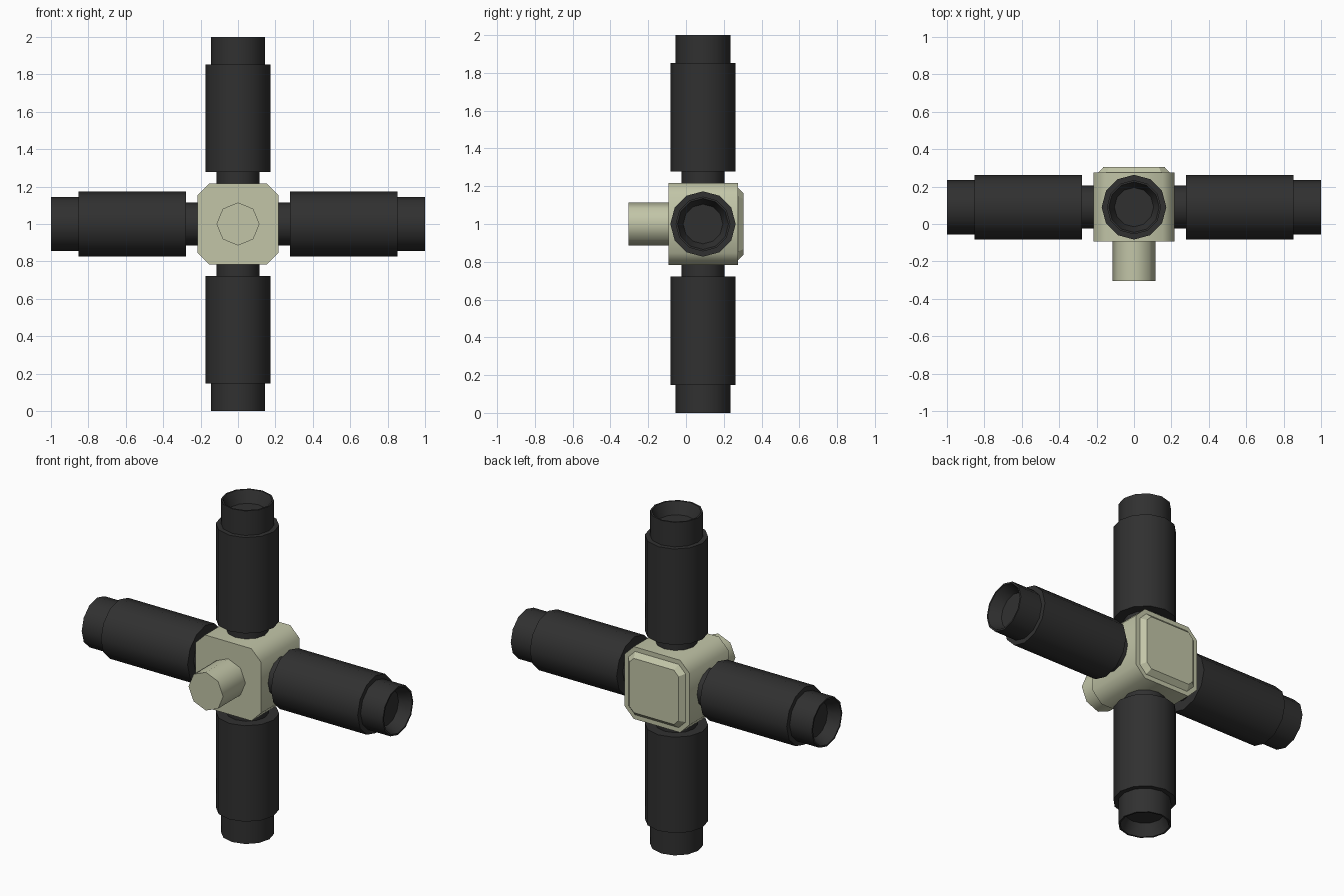
import bpy, bmesh, math
from mathutils import Matrix, Vector

if "Cube" in bpy.data.objects:
    bpy.data.objects.remove(bpy.data.objects["Cube"])


def material(name, rgb):
    m = bpy.data.materials.new(name)
    m.diffuse_color = (*rgb, 1)
    m.use_nodes = True
    m.node_tree.nodes["Principled BSDF"].inputs["Base Color"].default_value = m.diffuse_color
    return m


dark = material("dark rubber", (0.03, 0.03, 0.03))
sage = material("sage beige", (0.54, 0.56, 0.39))


def loft(name, rings, mat, matrix, angle):
    """Bridge equal-sized rings, cap both ends, shade by angle."""
    bm = bmesh.new()
    loops = [[bm.verts.new(matrix @ Vector(p)) for p in ring] for ring in rings]
    n = len(loops[0])
    for a, b in zip(loops, loops[1:]):
        for i in range(n):
            j = (i + 1) % n
            bm.faces.new((a[i], a[j], b[j], b[i]))
    bm.faces.new(loops[0])
    bm.faces.new(loops[-1])
    bmesh.ops.recalc_face_normals(bm, faces=bm.faces)
    mesh = bpy.data.meshes.new(name)
    bm.to_mesh(mesh)
    bm.free()
    mesh.materials.append(mat)
    ob = bpy.data.objects.new(name, mesh)
    bpy.context.collection.objects.link(ob)
    bpy.ops.object.select_all(action='DESELECT')
    bpy.context.view_layer.objects.active = ob
    ob.select_set(True)
    bpy.ops.object.shade_smooth_by_angle(angle=math.radians(angle))
    return ob


def circle(r, t, n):
    return [(r * math.cos(2 * math.pi * i / n), r * math.sin(2 * math.pi * i / n), t)
            for i in range(n)]


def cut_square(h, c, t):
    """Square of half size h with corners cut by c, at height t."""
    k = h - c
    return [(h, -k, t), (h, k, t), (k, h, t), (-k, h, t),
            (-h, k, t), (-h, -k, t), (-k, -h, t), (k, -h, t)]


# Four arms: neck, sleeve, narrower end with a hollow mouth
profile = [(0.115, 0.2), (0.115, 0.277), (0.173, 0.277), (0.173, 0.853),
           (0.145, 0.853), (0.145, 1.0), (0.135, 1.0), (0.105, 0.93)]
rings = [circle(r, t, 12) for r, t in profile]
for k, side in enumerate(("top", "right", "bottom", "left")):
    place = Matrix.Translation((0, 0.09, 1)) @ Matrix.Rotation(k * math.pi / 2, 4, 'Y')
    loft(side + "_arm", rings, dark, place, 40)

# Hub, back panel and front stub are built along y (local z points to the back)
along_y = Matrix.Translation((0, 0, 1)) @ Matrix.Rotation(-math.pi / 2, 4, 'X')
loft("hub", [cut_square(0.217, 0.063, -0.093), cut_square(0.217, 0.063, 0.276)],
     sage, along_y, 50)
loft("back_panel", [cut_square(0.19, 0.045, 0.27), cut_square(0.19, 0.045, 0.276),
                    cut_square(0.163, 0.03, 0.305)], sage, along_y, 20)
loft("front_stub", [circle(0.115, -0.305, 8), circle(0.115, -0.08, 8)],
     sage, along_y, 50)
